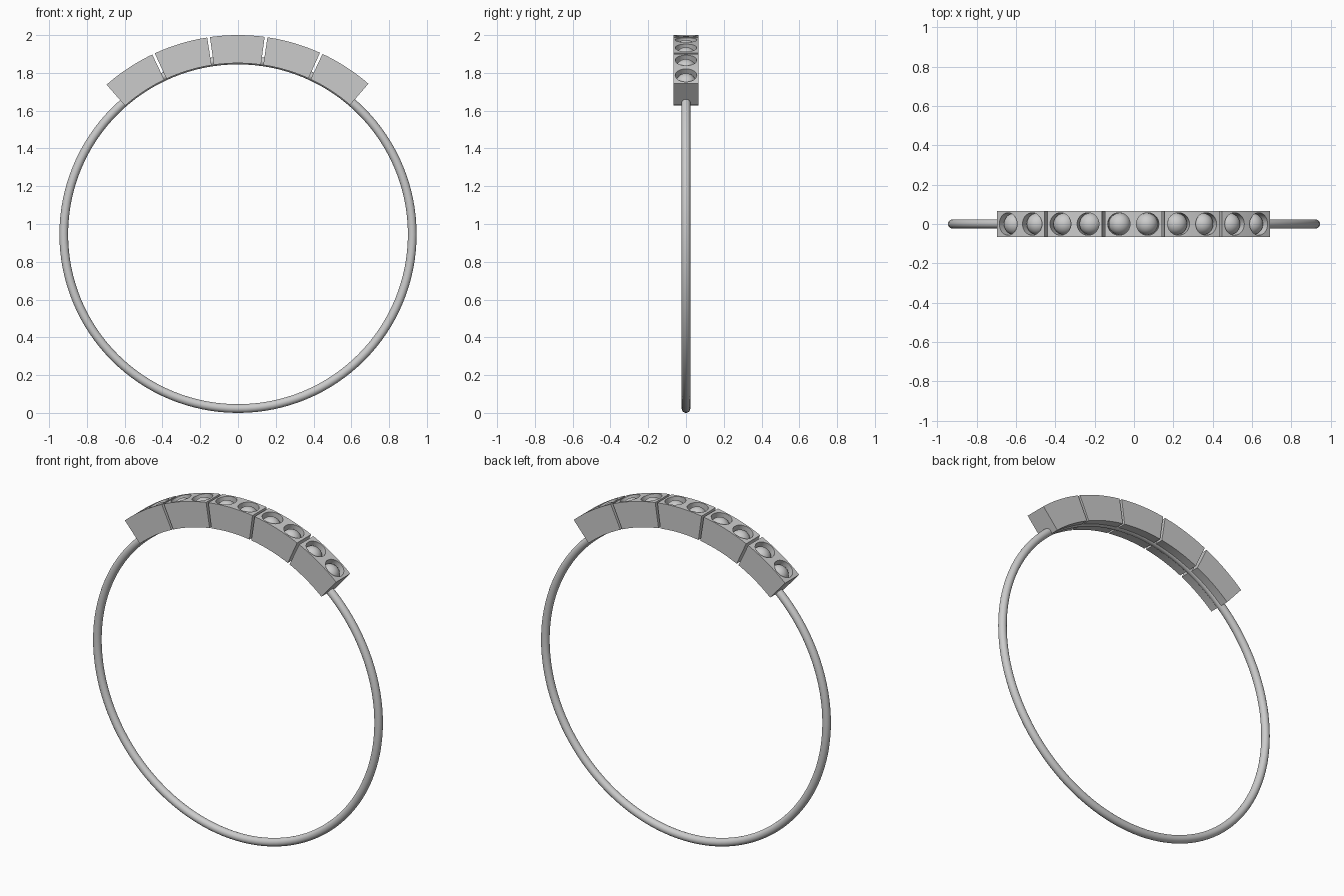
import bpy, bmesh, math
from mathutils import Matrix, Vector

if "Cube" in bpy.data.objects:
    bpy.data.objects.remove(bpy.data.objects["Cube"])

CZ = 0.9455                 # height of the ring centre
R_IN, R_OUT = 0.906, 1.0545 # inner and outer radius of the blocks
HALF = math.radians(7.9)    # half angle of one block
PITCH = math.radians(16.6)  # angle between blocks
TILT = math.radians(-0.2)   # small lean of the whole row
STONE = math.radians(3.98)  # stone offset from block middle
DEPTH = 0.066


def new_object(name, bm):
    mesh = bpy.data.meshes.new(name)
    bmesh.ops.recalc_face_normals(bm, faces=bm.faces[:])
    bm.to_mesh(mesh)
    bm.free()
    ob = bpy.data.objects.new(name, mesh)
    ob.location.z = CZ
    bpy.context.collection.objects.link(ob)
    return ob


def smooth(ob):
    bpy.ops.object.select_all(action='DESELECT')
    ob.select_set(True)
    bpy.context.view_layer.objects.active = ob
    bpy.ops.object.shade_smooth_by_angle(angle=math.radians(30))


def at_angle(a, r):
    return Matrix.Rotation(a, 4, 'Y') @ Matrix.Translation((0, 0, r))


# Thin round band, running through all the blocks
bpy.ops.mesh.primitive_torus_add(major_radius=0.9225, minor_radius=0.023,
                                 major_segments=128, minor_segments=20,
                                 location=(0, 0, CZ), rotation=(math.pi / 2, 0, 0))
band = bpy.context.object
band.name = "band"
smooth(band)

# Curved setting block: an arc-shaped profile extruded in depth
bm = bmesh.new()
N = 10
angles = [-HALF + 2 * HALF * i / N for i in range(N + 1)]
outline = [(R_OUT, a) for a in angles] + [(R_IN, a) for a in reversed(angles)]
face = bm.faces.new([bm.verts.new((r * math.sin(a), -DEPTH, r * math.cos(a)))
                     for r, a in outline])
ext = bmesh.ops.extrude_face_region(bm, geom=[face])
bmesh.ops.translate(bm, vec=Vector((0, 2 * DEPTH, 0)),
                    verts=[v for v in ext['geom'] if isinstance(v, bmesh.types.BMVert)])
block = new_object("setting_block", bm)

# Two round sockets cut into the outer face
bm = bmesh.new()
for s in (-1, 1):
    bmesh.ops.create_cone(bm, cap_ends=True, segments=40, radius1=0.057, radius2=0.057,
                          depth=0.12, matrix=at_angle(s * STONE, R_OUT))
cutter = new_object("socket_cutter", bm)
cutter.hide_render = True
mod = block.modifiers.new("sockets", 'BOOLEAN')
mod.operation = 'DIFFERENCE'
mod.solver = 'EXACT'
mod.object = cutter
bpy.context.view_layer.objects.active = block
bpy.ops.object.modifier_apply(modifier=mod.name)
bpy.data.objects.remove(cutter)
smooth(block)

# Pair of round stones seated in the sockets
bm = bmesh.new()
for s in (-1, 1):
    bmesh.ops.create_uvsphere(bm, u_segments=32, v_segments=20, radius=0.0555,
                              matrix=at_angle(s * STONE, R_OUT - 0.057))
stones = new_object("stone_pair", bm)
smooth(stones)

# Repeat block and stones five times along the top of the band
for part in (block, stones):
    part.rotation_euler.y = TILT
    for i in (-2, -1, 1, 2):
        dup = part.copy()
        dup.rotation_euler.y = TILT + i * PITCH
        bpy.context.collection.objects.link(dup)
